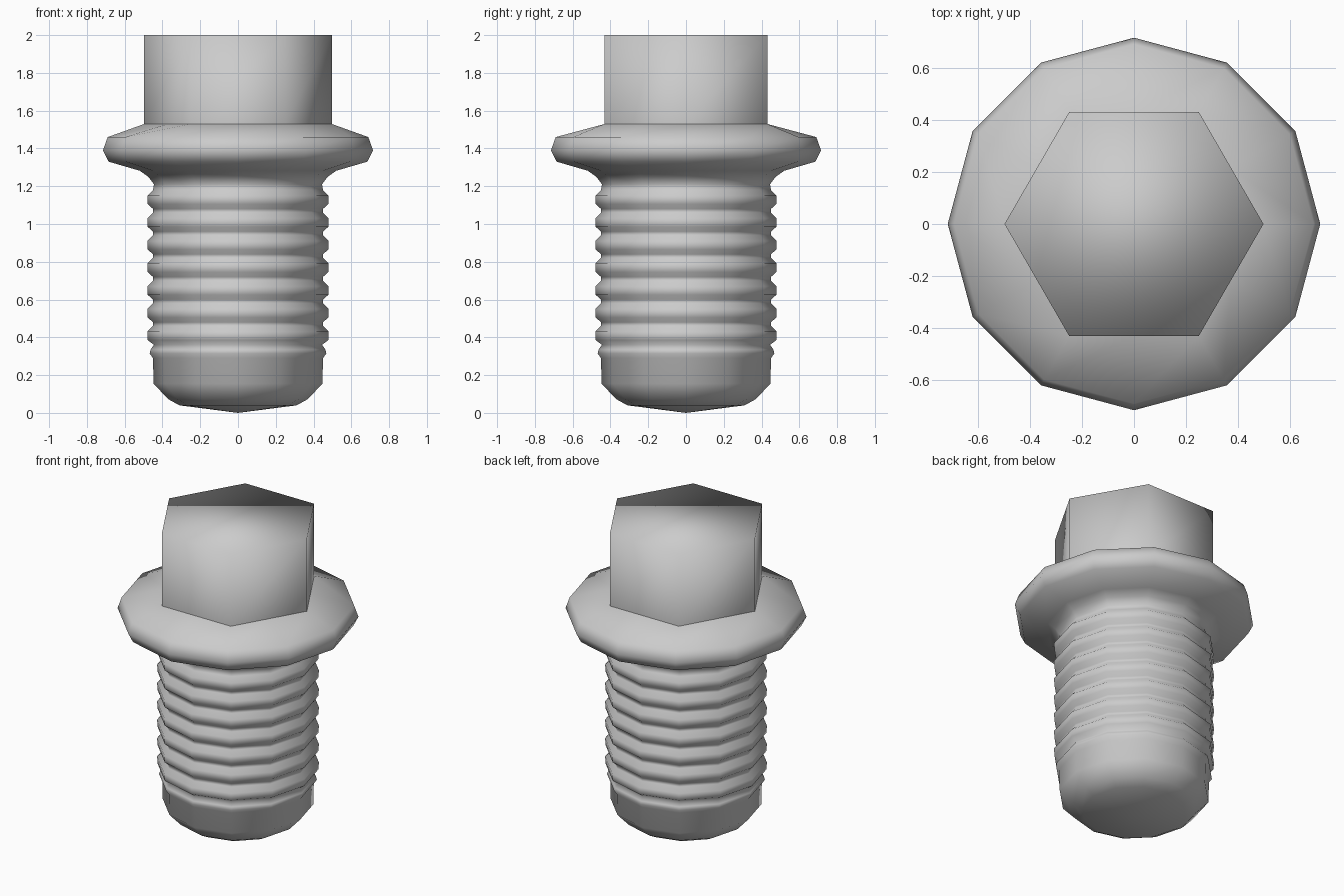
import bpy, bmesh, math

if "Cube" in bpy.data.objects:
    bpy.data.objects.remove(bpy.data.objects["Cube"])

SIDES = 12


def ring(bm, r_even, r_odd, z):
    out = []
    for i in range(SIDES):
        r = r_odd if i % 2 else r_even
        a = 2 * math.pi * i / SIDES
        out.append(bm.verts.new((r * math.cos(a), r * math.sin(a), z)))
    return out


def bridge(bm, low, high):
    n = len(low)
    for i in range(n):
        j = (i + 1) % n
        bm.faces.new((low[i], low[j], high[j], high[i]))


def finish(bm, name):
    bmesh.ops.recalc_face_normals(bm, faces=bm.faces)
    me = bpy.data.meshes.new(name)
    bm.to_mesh(me)
    bm.free()
    for p in me.polygons:
        p.use_smooth = True
    ob = bpy.data.objects.new(name, me)
    bpy.context.collection.objects.link(ob)
    return ob


# Shank with rounded tip, ring threads and flange, from the bottom up
profile = [(0.31, 0.04), (0.37, 0.073), (0.447, 0.155), (0.45, 0.29),
           (0.468, 0.315), (0.463, 0.335), (0.445, 0.36)]
for k in range(7):
    z = 0.385 + 0.12 * k
    profile += [(0.478, z), (0.48, z + 0.045), (0.45, z + 0.075), (0.45, z + 0.095)]
profile[-2:] = [(0.45, 1.18), (0.445, 1.21)]
profile += [(0.475, 1.25), (0.52, 1.282), (0.685, 1.33), (0.715, 1.39), (0.69, 1.46)]

bm = bmesh.new()
rings = [ring(bm, r, r, z) for r, z in profile]
# Flange top closes onto the hexagonal outline of the head
rings.append(ring(bm, 0.495, 0.495 * math.cos(math.pi / 6), 1.53))
for low, high in zip(rings, rings[1:]):
    bridge(bm, low, high)
tip = bm.verts.new((0, 0, 0))
for i in range(SIDES):
    bm.faces.new((rings[0][(i + 1) % SIDES], rings[0][i], tip))
finish(bm, "threaded_shank_and_flange")

# Hexagonal head
bm = bmesh.new()
levels = [[bm.verts.new((0.497 * math.cos(math.pi * i / 3),
                         0.497 * math.sin(math.pi * i / 3), z)) for i in range(6)]
          for z in (1.528, 2.0)]
bridge(bm, *levels)
bm.faces.new(levels[1])
finish(bm, "hex_head")
